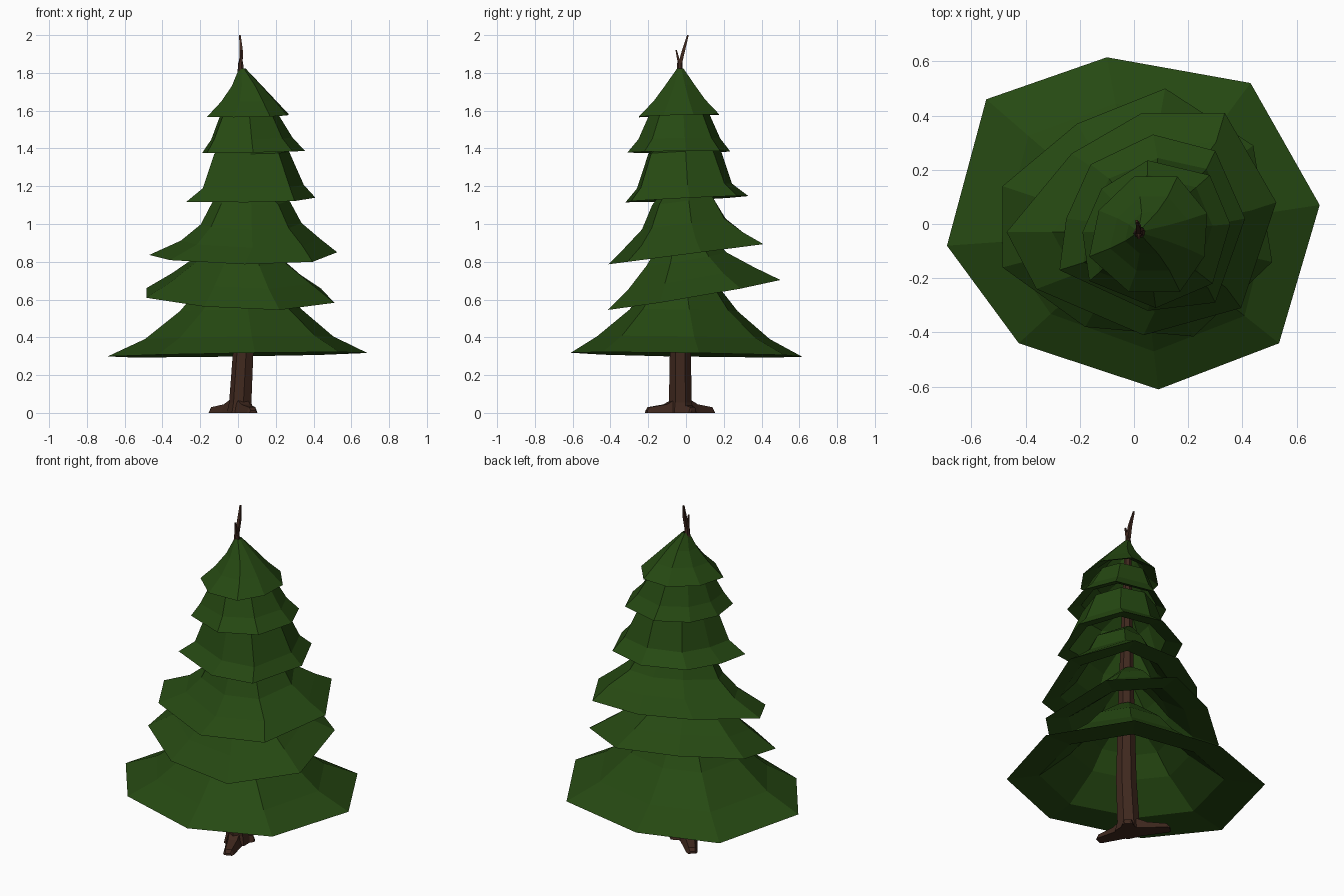
import bpy, bmesh, math, random
from mathutils import Vector

random.seed(4)


def material(name, rgb):
    m = bpy.data.materials.new(name)
    m.diffuse_color = (*rgb, 1)
    return m


GREEN = material("needles", (0.019, 0.066, 0.006))
BROWN = material("bark", (0.05, 0.021, 0.013))
AXIS = Vector((0.02, -0.03))


def loft(name, rings, mat, closed=False):
    """Skin a stack of equal-length rings; either cap the ends or join last to first."""
    bm = bmesh.new()
    loops = [[bm.verts.new(p) for p in r] for r in rings]
    pairs = list(zip(loops, loops[1:]))
    if closed:
        pairs.append((loops[-1], loops[0]))
    else:
        bm.faces.new(loops[0])
        bm.faces.new(loops[-1])
    for a, b in pairs:
        for i in range(len(a)):
            j = (i + 1) % len(a)
            bm.faces.new((a[i], a[j], b[j], b[i]))
    bmesh.ops.recalc_face_normals(bm, faces=bm.faces)
    me = bpy.data.meshes.new(name)
    bm.to_mesh(me)
    bm.free()
    me.materials.append(mat)
    ob = bpy.data.objects.new(name, me)
    bpy.context.collection.objects.link(ob)
    return ob


def tier(name, rim, z, tilt, profile, drop=0.06, shift=0.0):
    """Hollow sharp-edged skirt: rim outline shrunk up a (scale, rise) profile, then back inside."""
    def ring(s, rise):
        mid = 0.15 < s < 1
        pts = []
        for x, y in rim:
            wobble = random.uniform(-0.03, 0.03) if mid else 0
            p = AXIS + (Vector((x, y)) - AXIS) * s * (1 + wobble)
            lean = (tilt[0] * x + tilt[1] * y) * s
            pts.append((p.x + shift * mid, p.y, z + rise + lean))
        return pts
    outer = [ring(s, h) for s, h in profile]
    inner = [[(AXIS.x + (x - AXIS.x) * 0.97, AXIS.y + (y - AXIS.y) * 0.97, zz - drop)
              for x, y, zz in r] for r in outer[1:]]
    loft(name, outer + inner[::-1], GREEN, closed=True)


# Foliage tiers, bottom to top
tier("bottom_tier",
     [(0.685, 0.07), (0.43, 0.52), (-0.10, 0.615), (-0.545, 0.46),
      (-0.69, -0.08), (-0.425, -0.44), (0.09, -0.61), (0.535, -0.44)],
     0.308, (0.015, -0.015), [(1, 0), (0.74, 0.09), (0.47, 0.235), (0.33, 0.345), (0.1, 0.47)])
tier("second_tier",
     [(0.51, -0.14), (0.44, 0.29), (0.115, 0.50), (-0.21, 0.37),
      (-0.485, 0.14), (-0.485, -0.16), (-0.18, -0.38), (0.22, -0.415)],
     0.622, (-0.03, 0.17), [(1, 0), (0.73, 0.09), (0.46, 0.19), (0.32, 0.28), (0.1, 0.38)])
tier("third_tier",
     [(0.525, 0.08), (0.335, 0.41), (0.03, 0.41), (-0.23, 0.26),
      (-0.47, -0.03), (-0.36, -0.24), (0.035, -0.41), (0.395, -0.31)],
     0.84, (0, 0.13), [(1, 0), (0.75, 0.075), (0.54, 0.16), (0.4, 0.28), (0.1, 0.42)], shift=0.045)
tier("fourth_tier",
     [(0.41, 0.02), (0.30, 0.27), (0.07, 0.33), (-0.16, 0.22),
      (-0.25, 0.02), (-0.275, -0.17), (0.05, -0.32), (0.30, -0.29)],
     1.13, (0.02, 0.05), [(1, 0), (0.78, 0.07), (0.58, 0.25), (0.12, 0.34)], 0.05, 0.03)
tier("fifth_tier",
     [(0.355, 0.0), (0.28, 0.18), (0.05, 0.235), (-0.12, 0.13),
      (-0.19, -0.03), (-0.165, -0.21), (0.08, -0.31), (0.29, -0.22)],
     1.38, (0.02, 0.01), [(1, 0), (0.8, 0.07), (0.57, 0.2), (0.12, 0.27)], 0.04, 0.005)
tier("top_tier",
     [(0.27, 0.04), (0.16, 0.175), (0.0, 0.175), (-0.13, 0.05),
      (-0.165, -0.12), (-0.02, -0.25), (0.17, -0.25), (0.26, -0.12)],
     1.573, (0.02, 0.03), [(1, 0), (0.66, 0.08), (0.36, 0.16), (0.08, 0.25)], 0.035, 0.015)


# Trunk and the two bare twigs: tapering stacks of polygons along a path
def stem(name, path, sides):
    rings = []
    for x, y, z, r in path:
        rings.append([(x + r * math.cos(math.tau * (i + 0.5) / sides),
                       y + r * math.sin(math.tau * (i + 0.5) / sides), z) for i in range(sides)])
    loft(name, rings, BROWN)


stem("trunk", [(0.015, -0.03, 0, 0.075), (0.015, -0.03, 0.055, 0.062), (0.03, -0.03, 0.32, 0.057),
               (0.03, -0.03, 0.8, 0.045), (0.025, -0.03, 1.3, 0.032), (0.015, -0.033, 1.8, 0.018),
               (0.015, -0.033, 1.86, 0.013)], 7)
stem("leader_twig", [(0.015, -0.033, 1.84, 0.014), (0.017, -0.013, 1.92, 0.012),
                     (0.01, 0.01, 2.0, 0.006)], 4)
stem("side_twig", [(0.015, -0.033, 1.84, 0.012), (0.018, -0.052, 1.92, 0.005)], 4)


# Roots: flat-bottomed wedges spreading from the trunk foot
def root(name, tip):
    start, end = Vector((0.01, -0.03)), Vector(tip)
    d = (end - start).normalized()
    side = Vector((-d.y, d.x))
    rings = []
    for t, w, h in [(0, 0.055, 0.09), (0.45, 0.042, 0.045), (0.93, 0.03, 0.03), (1, 0.022, 0.012)]:
        c = start.lerp(end, t)
        rings.append([(*(c + side * w * a), h * b) for a, b in [(-1, 0), (1, 0), (0.6, 1), (-0.6, 1)]])
    loft(name, rings, BROWN)


for name, tip in [("front_root", (0.08, -0.21)), ("back_left_root", (-0.14, 0.14)),
                  ("back_right_root", (0.08, 0.04))]:
    root(name, tip)
